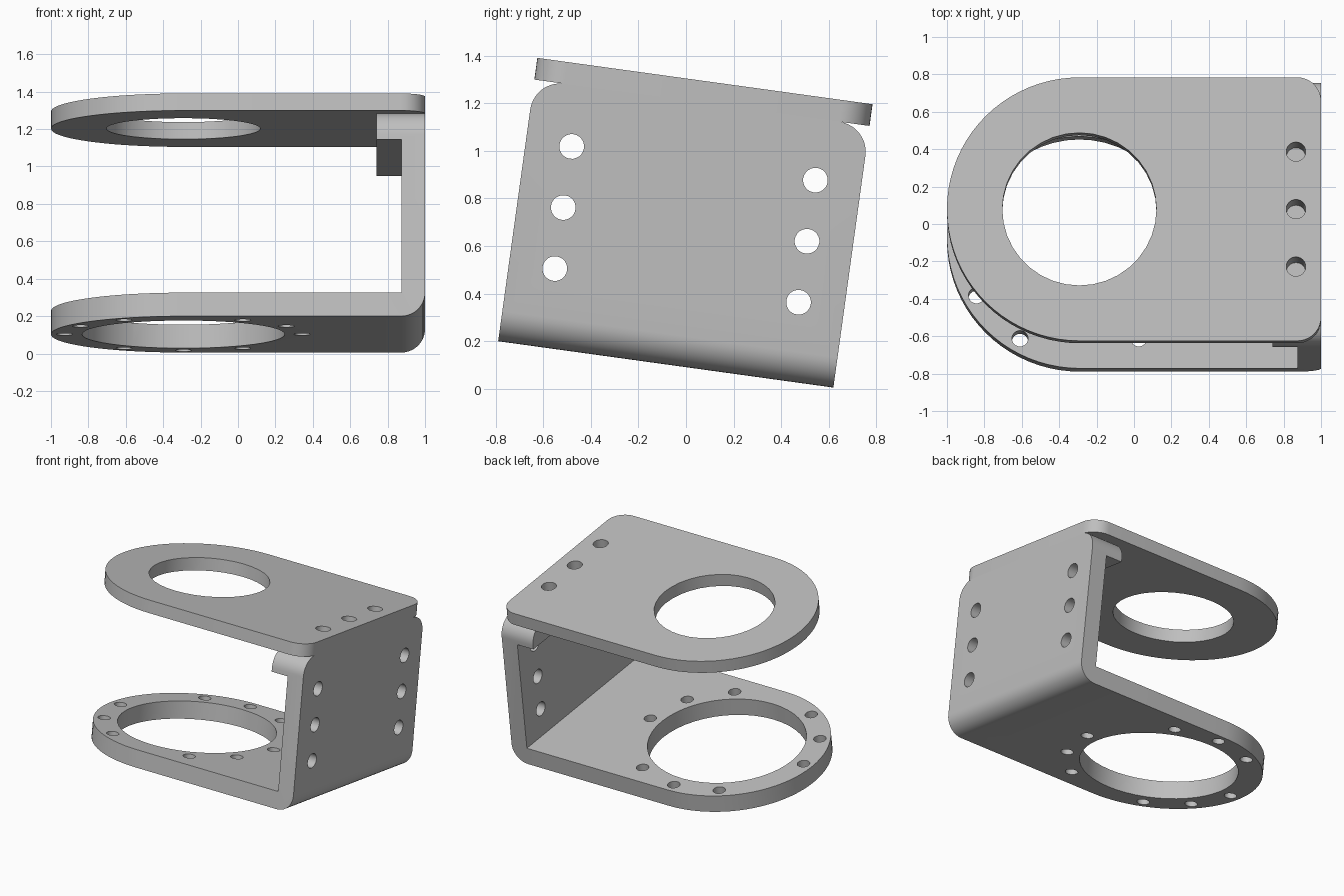
import bpy, bmesh, math
from mathutils import Matrix, Vector

old = bpy.data.objects.get("Cube")
if old:
    bpy.data.objects.remove(old, do_unlink=True)

HALF = 0.711         # half width of the bracket
WALL = 0.127         # sheet thickness and bend radius
SEAT = 1.11          # underside of the top plate
TOP = 1.202
RING_X = -0.292      # centre of the big openings
PIN = 0.052          # small hole radius
TILT = math.radians(-7.87)

grey = bpy.data.materials.new("light grey")
grey.use_nodes = True
grey.diffuse_color = (0.52, 0.52, 0.52, 1)
grey.node_tree.nodes["Principled BSDF"].inputs["Base Color"].default_value = (0.52, 0.52, 0.52, 1)


def prism(profile):
    """Extrude an x-z profile across the full width."""
    bm = bmesh.new()
    face = bm.faces.new([bm.verts.new((x, -HALF, z)) for x, z in profile])
    moved = bmesh.ops.extrude_face_region(bm, geom=[face])["geom"]
    verts = [g for g in moved if isinstance(g, bmesh.types.BMVert)]
    bmesh.ops.translate(bm, verts=verts, vec=(0, 2 * HALF, 0))
    bmesh.ops.recalc_face_normals(bm, faces=bm.faces)
    return bm


def round_edges(bm, axis, test, radius, segments):
    """Round the edges that run along an axis and whose middle passes the test."""
    edges = []
    for e in bm.edges:
        a, b = (v.co for v in e.verts)
        if abs((b - a).normalized()[axis]) > 0.99 and test((a + b) / 2):
            edges.append(e)
    bmesh.ops.bevel(bm, geom=edges, offset=radius, offset_type='OFFSET',
                    segments=segments, profile=0.5, affect='EDGES', clamp_overlap=False)


def add_object(name, bm):
    mesh = bpy.data.meshes.new(name)
    bm.to_mesh(mesh)
    bm.free()
    obj = bpy.data.objects.new(name, mesh)
    bpy.context.collection.objects.link(obj)
    return obj


def drill(bm, start, end, radius, sides=24):
    """Add a drill cylinder between two points."""
    start, end = Vector(start), Vector(end)
    line = end - start
    place = Matrix.Translation((start + end) / 2) @ line.to_track_quat('Z', 'Y').to_matrix().to_4x4()
    bmesh.ops.create_cone(bm, cap_ends=True, segments=sides, radius1=radius,
                          radius2=radius, depth=line.length, matrix=place)


def finish(obj, drills):
    """Cut the holes, then colour, smooth and tilt the part."""
    cutter = add_object(obj.name + "_drills", drills)
    cutter.hide_render = True
    mod = obj.modifiers.new("holes", 'BOOLEAN')
    mod.operation, mod.solver, mod.object = 'DIFFERENCE', 'EXACT', cutter
    graph = bpy.context.evaluated_depsgraph_get()
    mesh = bpy.data.meshes.new_from_object(obj.evaluated_get(graph))
    obj.modifiers.clear()
    obj.data = mesh
    bpy.data.objects.remove(cutter, do_unlink=True)
    mesh.materials.clear()
    mesh.materials.append(grey)
    bpy.ops.object.select_all(action='DESELECT')
    obj.select_set(True)
    bpy.context.view_layer.objects.active = obj
    bpy.ops.object.shade_smooth_by_angle(angle=math.radians(30))
    obj.rotation_euler.x = TILT
    obj.location = (0, -0.085, 0.1025)


def is_tip(p):
    return p.x < -0.9


# Bent bracket: bottom plate, side wall and inward lip
inner = 1 - WALL
bm = prism([(-1, 0), (1, 0), (1, SEAT), (0.74, SEAT), (0.74, 0.954),
            (inner, 0.954), (inner, WALL), (-1, WALL)])
round_edges(bm, 2, is_tip, HALF - 0.001, 20)
round_edges(bm, 1, lambda p: p.x > 0.99 and p.z < 0.01, WALL, 10)
round_edges(bm, 0, lambda p: p.z > SEAT - 0.01, WALL, 10)
bracket = add_object("bracket", bm)

holes = bmesh.new()
drill(holes, (RING_X, 0, -0.2), (RING_X, 0, 0.3), 0.542, 48)
# Bolt circle: three groups of three
for step in range(12):
    if step % 4 != 1:
        a = math.radians(30 * step)
        x, y = RING_X + 0.635 * math.cos(a), 0.635 * math.sin(a)
        drill(holes, (x, y, -0.2), (x, y, 0.3), 0.043)
# Wall holes in two columns
for y in (-0.517, 0.517):
    for z in (0.335, 0.594, 0.853):
        drill(holes, (0.7, y, z), (1.2, y, z), PIN)
# Blind screw holes under the top plate
for y in (-0.31, 0, 0.31):
    drill(holes, (0.866, y, 0.98), (0.866, y, 1.3), PIN)
finish(bracket, holes)

# Top plate
bm = prism([(-1, SEAT), (1, SEAT), (1, TOP), (-1, TOP)])
round_edges(bm, 2, is_tip, HALF - 0.001, 20)
round_edges(bm, 2, lambda p: p.x > 0.99, WALL, 10)
top_plate = add_object("top_plate", bm)

holes = bmesh.new()
drill(holes, (RING_X, 0, 1), (RING_X, 0, 1.4), 0.412, 36)
for y in (-0.31, 0, 0.31):
    drill(holes, (0.866, y, 1), (0.866, y, 1.4), PIN)
finish(top_plate, holes)
